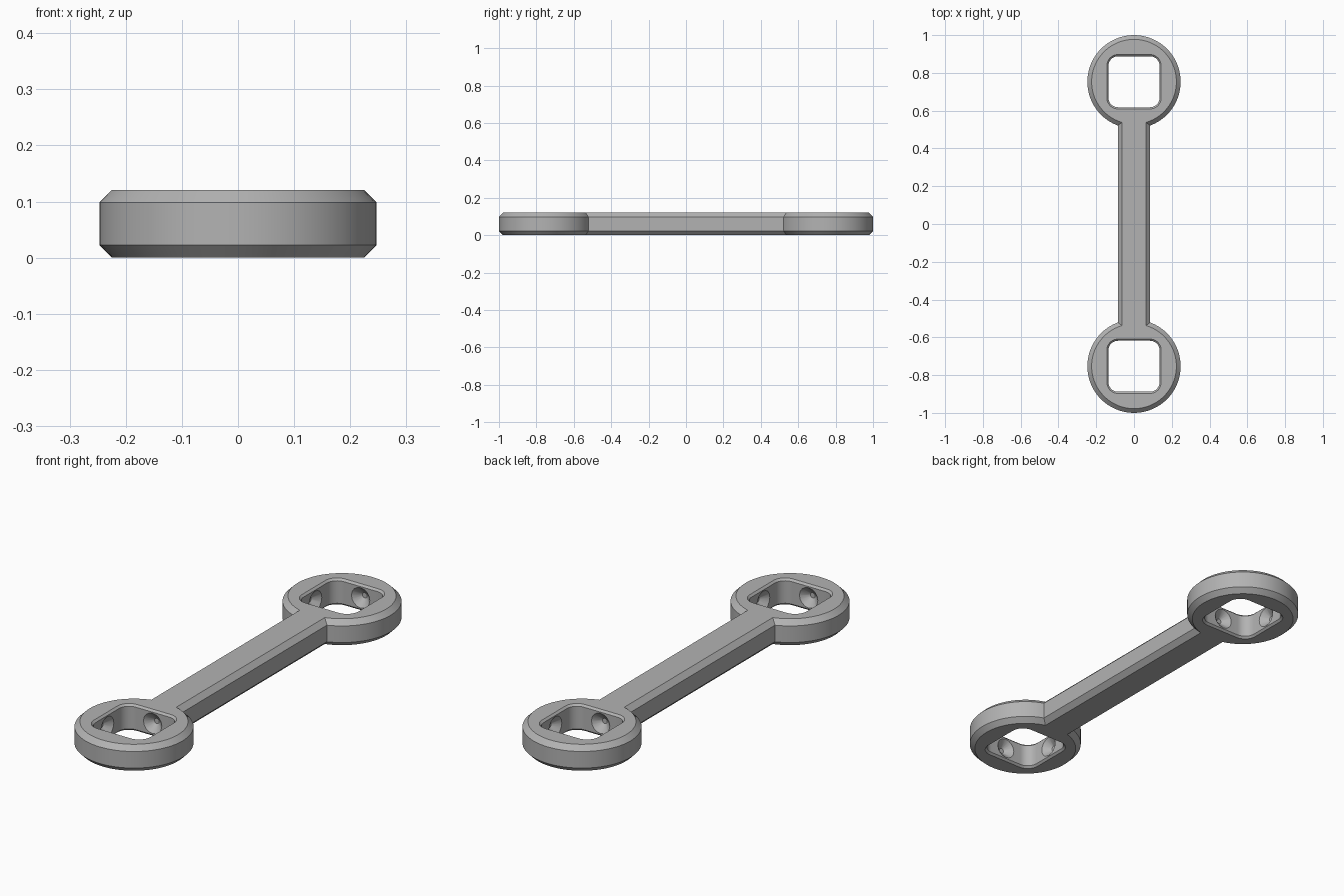
import bpy, bmesh, math
from mathutils import Matrix, Vector

if "Cube" in bpy.data.objects:
    bpy.data.objects.remove(bpy.data.objects["Cube"])

HEIGHT, CHAMFER = 0.121, 0.0225
RADIUS, BAR, CENTRE = 0.247, 0.086, 0.753
HOLE, CORNER = 0.135, 0.05

grey = bpy.data.materials.new("mid_grey")
grey.diffuse_color = (0.45, 0.45, 0.45, 1)
grey.use_nodes = True
grey.node_tree.nodes["Principled BSDF"].inputs["Base Color"].default_value = grey.diffuse_color


def link_outline(inset):
    """Two round eyes joined by a straight bar, counter-clockwise."""
    r, w = RADIUS - inset, BAR - inset
    start = -math.pi / 2 + math.asin(w / r)
    sweep = 2 * math.pi - 2 * math.asin(w / r)
    n = 64
    top = [(r * math.cos(start + sweep * i / n), CENTRE + r * math.sin(start + sweep * i / n))
           for i in range(n + 1)]
    return top + [(-x, -y) for x, y in top]


def square_outline(half, r, cy):
    """Rounded square around an eye centre."""
    pts = []
    for q in range(4):
        a0 = q * math.pi / 2
        sx, sy = ((1, 1), (-1, 1), (-1, -1), (1, -1))[q]
        for i in range(9):
            a = a0 + i * math.pi / 16
            pts.append((sx * (half - r) + r * math.cos(a), cy + sy * (half - r) + r * math.sin(a)))
    return pts


def loft(name, layers):
    """Solid through stacked outlines given as (z, points)."""
    bm = bmesh.new()
    rings = [[bm.verts.new((x, y, z)) for x, y in pts] for z, pts in layers]
    for a, b in zip(rings, rings[1:]):
        for i in range(len(a)):
            j = (i + 1) % len(a)
            bm.faces.new((a[i], a[j], b[j], b[i]))
    bm.faces.new(rings[0][::-1])
    bm.faces.new(rings[-1])
    return finish(name, bm)


def finish(name, bm):
    bmesh.ops.recalc_face_normals(bm, faces=bm.faces)
    me = bpy.data.meshes.new(name)
    bm.to_mesh(me)
    bm.free()
    me.materials.append(grey)
    ob = bpy.data.objects.new(name, me)
    bpy.context.collection.objects.link(ob)
    return ob


# Chamfered body: two eyes and the bar
body = loft("connecting_link", [
    (0, link_outline(CHAMFER)), (CHAMFER, link_outline(0)),
    (HEIGHT - CHAMFER, link_outline(0)), (HEIGHT, link_outline(CHAMFER))])

cutters = []
for cy in (-CENTRE, CENTRE):
    # Square socket with a small flare at both rims
    f, e = 0.009, 0.01
    wide = square_outline(HOLE + f + e, CORNER + f + e, cy)
    slim = square_outline(HOLE, CORNER, cy)
    cutters.append(loft("socket_cutter", [(-e, wide), (f, slim), (HEIGHT - f, slim), (HEIGHT + e, wide)]))
    # Shallow pointed dimple in each socket wall
    bm = bmesh.new()
    for q in range(4):
        a = q * math.pi / 2
        out = Vector((math.cos(a), math.sin(a), 0))
        m = Matrix.Translation(Vector((0, cy, HEIGHT / 2)) + out * (HOLE + 0.01)) \
            @ out.to_track_quat('Z', 'Y').to_matrix().to_4x4()
        bmesh.ops.create_cone(bm, cap_ends=True, segments=16, radius1=0.058, radius2=0.012,
                              depth=0.04, matrix=m)
    cutters.append(finish("dimple_cutter", bm))

for c in cutters:
    mod = body.modifiers.new("cut", 'BOOLEAN')
    mod.operation, mod.solver, mod.object = 'DIFFERENCE', 'EXACT', c

# Bake the cuts, then drop the cutters
bpy.context.view_layer.update()
deps = bpy.context.evaluated_depsgraph_get()
body_mesh = bpy.data.meshes.new_from_object(body.evaluated_get(deps))
body.modifiers.clear()
body.data = body_mesh
for c in cutters:
    bpy.data.objects.remove(c)
body.data.materials.clear()
body.data.materials.append(grey)

bpy.ops.object.select_all(action='DESELECT')
body.select_set(True)
bpy.context.view_layer.objects.active = body
bpy.ops.object.shade_smooth_by_angle(angle=math.radians(25))
